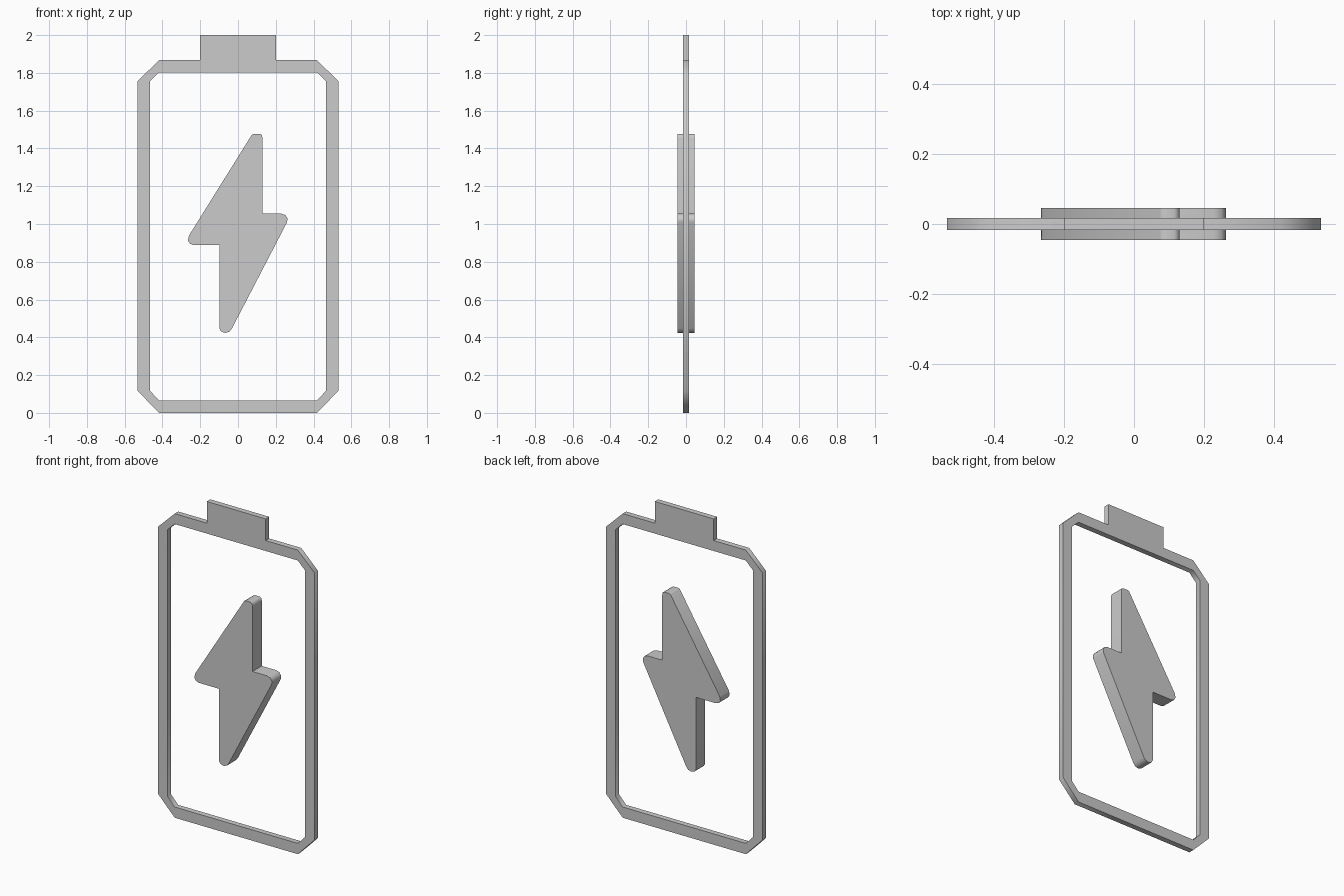
import bpy, bmesh, math

if "Cube" in bpy.data.objects:
    bpy.data.objects.remove(bpy.data.objects["Cube"])


def extruded(name, loops, half_depth):
    """Fill closed (x, z) outlines, nested ones become holes, and extrude along y."""
    curve = bpy.data.curves.new(name, 'CURVE')
    curve.dimensions = '2D'
    curve.fill_mode = 'BOTH'
    curve.extrude = half_depth
    for pts in loops:
        s = curve.splines.new('POLY')
        s.points.add(len(pts) - 1)
        for p, (x, z) in zip(s.points, pts):
            p.co = (x, z, 0, 1)
        s.use_cyclic_u = True
    ob = bpy.data.objects.new(name, curve)
    bpy.context.collection.objects.link(ob)
    ob.rotation_euler.x = math.pi / 2
    bpy.ops.object.select_all(action='DESELECT')
    ob.select_set(True)
    bpy.context.view_layer.objects.active = ob
    bpy.ops.object.convert(target='MESH')
    ob = bpy.context.object
    ob.name = name
    bm = bmesh.new()
    bm.from_mesh(ob.data)
    bmesh.ops.remove_doubles(bm, verts=bm.verts, dist=1e-4)
    bmesh.ops.recalc_face_normals(bm, faces=bm.faces)
    bm.to_mesh(ob.data)
    bm.free()
    bpy.ops.object.transform_apply(location=False, rotation=True, scale=False)
    bpy.ops.object.shade_smooth_by_angle(angle=math.radians(60))
    return ob


def mirrored(half):
    """Complete a right-hand outline, listed bottom to top, across x = 0."""
    return half + [(-x, z) for x, z in reversed(half)]


# Battery case: chamfered frame with the terminal tab on top
outer = mirrored([(0.418, 0), (0.533, 0.118), (0.533, 1.755), (0.418, 1.867),
                  (0.2, 1.867), (0.2, 2.0)])
inner = mirrored([(0.418, 0.066), (0.467, 0.118), (0.467, 1.755), (0.418, 1.803)])
extruded("battery_frame", [outer, inner], 0.017)

# Lightning bolt: thicker, with softly rounded tips
bolt = [(0.073, 1.472), (0.083, 1.477), (0.115, 1.477), (0.126, 1.472), (0.13, 1.455),
        (0.13, 1.055), (0.228, 1.055), (0.25, 1.048), (0.262, 1.03), (0.26, 1.01),
        (-0.032, 0.447), (-0.045, 0.43), (-0.067, 0.423), (-0.09, 0.431), (-0.099, 0.448),
        (-0.099, 0.888), (-0.235, 0.888), (-0.255, 0.896), (-0.265, 0.912), (-0.26, 0.938)]
extruded("lightning_bolt", [bolt], 0.045)
